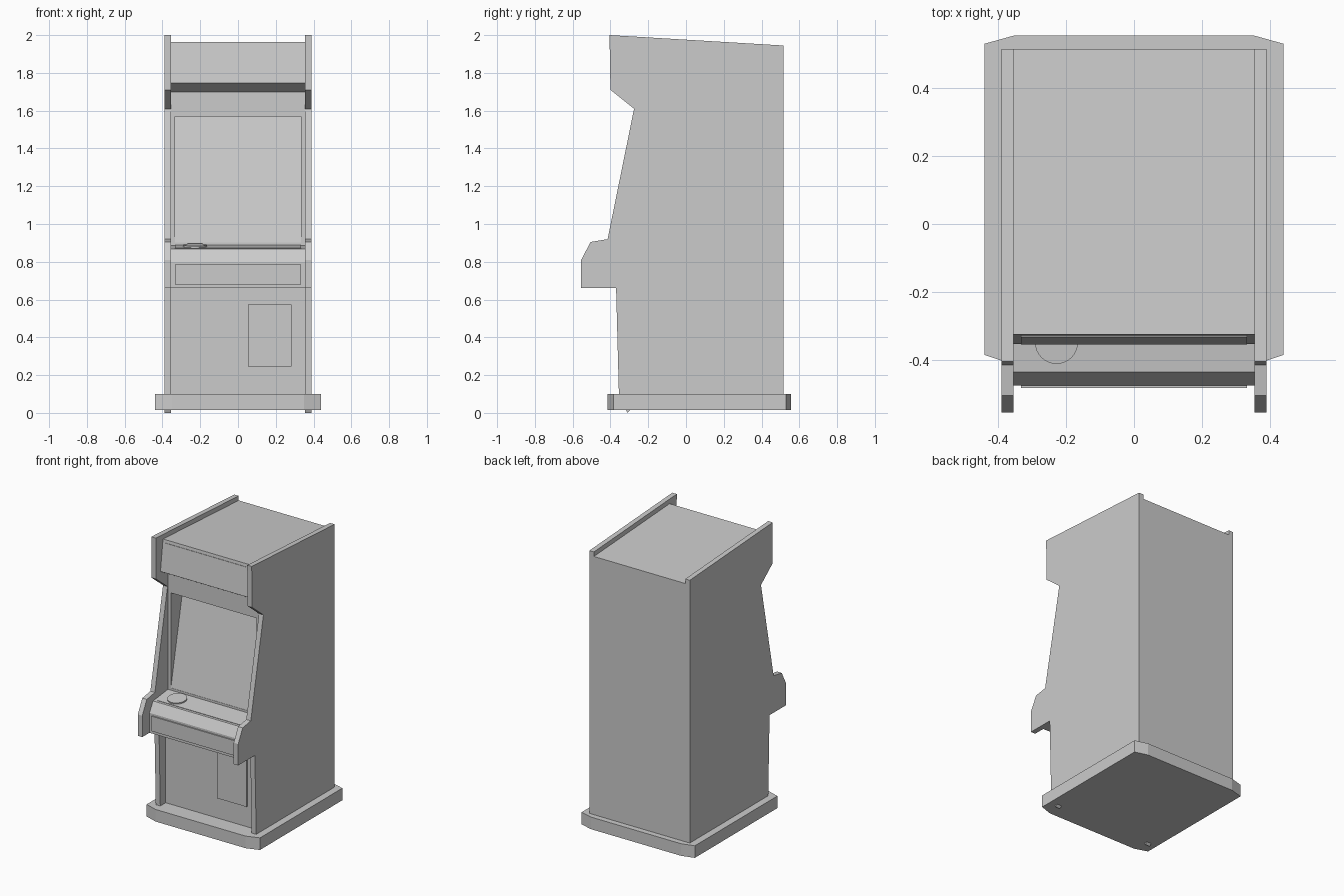
import bpy, bmesh
from mathutils import Vector

if "Cube" in bpy.data.objects:
    bpy.data.objects.remove(bpy.data.objects["Cube"])


def prism(name, pts, lo, hi, axis="x"):
    """Extrude an outline: (y, z) points along x, or (x, y) points along z."""
    put = (lambda p, d: (d, p[0], p[1])) if axis == "x" else (lambda p, d: (p[0], p[1], d))
    bm = bmesh.new()
    a = [bm.verts.new(put(p, lo)) for p in pts]
    b = [bm.verts.new(put(p, hi)) for p in pts]
    bm.faces.new(a)
    bm.faces.new(b[::-1])
    for i in range(len(pts)):
        j = (i + 1) % len(pts)
        bm.faces.new((a[i], a[j], b[j], b[i]))
    bmesh.ops.recalc_face_normals(bm, faces=bm.faces)
    mesh = bpy.data.meshes.new(name)
    bm.to_mesh(mesh)
    bm.free()
    ob = bpy.data.objects.new(name, mesh)
    bpy.context.collection.objects.link(ob)
    return ob


def plate(name, low, high, x0, x1, raise_by):
    """Thin plate lying on a sloped face running from low to high in (y, z)."""
    p, q = Vector(low), Vector(high)
    d = (q - p).normalized()
    n = Vector((-d.y, d.x)) * raise_by
    return prism(name, [p - n * 0.5, q - n * 0.5, q + n, p + n], x0, x1)


# side panels
side = [(-0.405, 2.0), (-0.4, 1.71), (-0.275, 1.61), (-0.415, 0.92), (-0.505, 0.905),
        (-0.555, 0.81), (-0.555, 0.66), (-0.37, 0.66), (-0.355, 0.09), (-0.31, 0.0),
        (-0.28, 0.03), (0.515, 0.03), (0.515, 1.945)]
for label, s in (("left", -1), ("right", 1)):
    prism(f"{label}_side_panel", side, *sorted((s * 0.355, s * 0.39)))

# inner cabinet: header box, screen surround, control shelf, lower front
body = prism("cabinet_body", [
    (-0.325, 1.963), (-0.353, 1.746), (-0.27, 1.698), (-0.27, 0.887), (-0.435, 0.868),
    (-0.475, 0.8), (-0.475, 0.66), (-0.295, 0.66), (-0.295, 0.05), (0.515, 0.05),
    (0.515, 1.913)], -0.355, 0.355)

# recess in which the screen leans back
cutter = prism("screen_recess_cutter", [
    (-0.32, 0.902), (-0.32, 1.57), (-0.13, 1.57), (-0.268, 0.902)], -0.333, 0.333)
cutter.hide_render = True
mod = body.modifiers.new("recess", "BOOLEAN")
mod.operation = "DIFFERENCE"
mod.solver = "EXACT"
mod.object = cutter
bpy.context.view_layer.objects.active = body
bpy.ops.object.modifier_apply(modifier=mod.name)
bpy.data.objects.remove(cutter)
plate("screen", (-0.267, 0.904), (-0.131, 1.568), -0.332, 0.332, 0.003)

# header sign, control plate, shelf front and service door
plate("header_sign", (-0.351, 1.762), (-0.3277, 1.942), -0.333, 0.333, 0.004)
plate("control_plate", (-0.42, 0.8697), (-0.28, 0.8858), -0.333, 0.333, 0.003)
plate("shelf_front_plate", (-0.475, 0.68), (-0.475, 0.785), -0.333, 0.333, 0.008)
plate("service_door", (-0.295, 0.245), (-0.295, 0.575), 0.052, 0.282, 0.012)

# round control base on the shelf
bpy.ops.mesh.primitive_cylinder_add(vertices=32, radius=0.063, depth=0.012,
                                    location=(-0.228, -0.348, 0.884),
                                    rotation=(0.115, 0, 0))
bpy.context.object.name = "control_disc"
bpy.ops.object.shade_smooth_by_angle()

# plinth with clipped corners
half = [(0.44, -0.385), (0.44, 0.53), (0.35, 0.555)]
outline = [(0.35, -0.415)] + half + [(-x, y) for x, y in half[::-1]] + [(-0.35, -0.415)]
prism("plinth", outline, 0.015, 0.1, axis="z")
